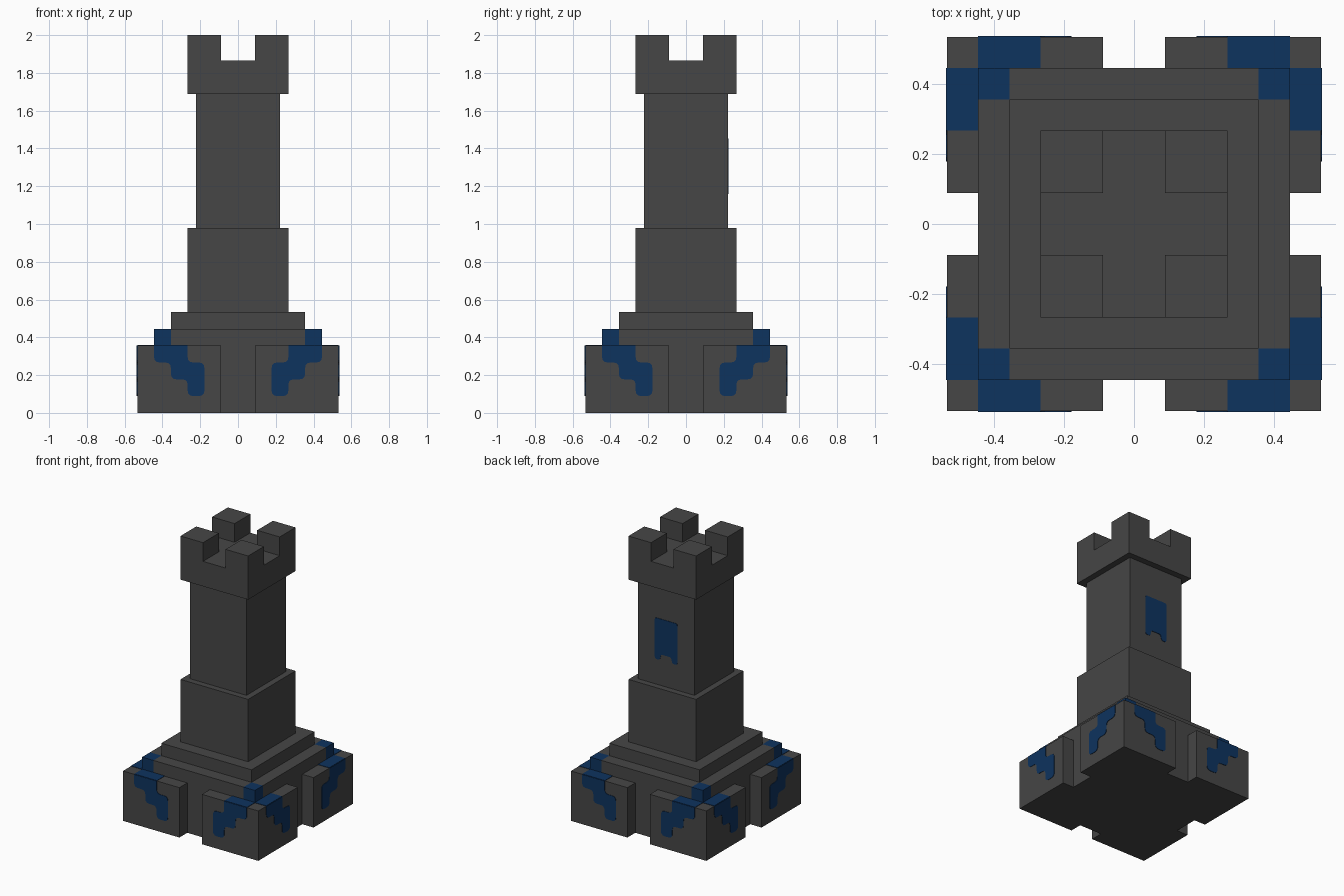
import bpy, bmesh, math
from mathutils import Matrix, Vector

if "Cube" in bpy.data.objects:
    bpy.data.objects.remove(bpy.data.objects["Cube"], do_unlink=True)

U = 2 / 22.5   # block unit
T = 0.003      # height of painted plates above the stone


def material(name, color):
    m = bpy.data.materials.new(name)
    m.use_nodes = True
    m.diffuse_color = (*color, 1)
    bsdf = next(n for n in m.node_tree.nodes if n.type == 'BSDF_PRINCIPLED')
    bsdf.inputs["Base Color"].default_value = (*color, 1)
    bsdf.inputs["Roughness"].default_value = 0.9
    return m


STONE = material("dark grey stone", (0.061, 0.061, 0.061))
BLUE = material("navy blue paint", (0.0043, 0.033, 0.114))


def prism(bm, points, direction):
    """Extrude a planar outline along a direction."""
    a = [bm.verts.new(p) for p in points]
    b = [bm.verts.new(Vector(p) + Vector(direction)) for p in points]
    n = len(a)
    bm.faces.new(a)
    bm.faces.new(b[::-1])
    for i in range(n):
        bm.faces.new((a[i], b[i], b[(i + 1) % n], a[(i + 1) % n]))


def box(bm, x0, x1, y0, y1, z0, z1):
    prism(bm, [(x0, y0, z0), (x1, y0, z0), (x1, y1, z0), (x0, y1, z0)], (0, 0, z1 - z0))


def rounded(corners, r):
    """Round the corners flagged with 1 in a list of (x, z, flag)."""
    out = []
    for i, (x, z, flag) in enumerate(corners):
        p = Vector((x, z))
        if not flag:
            out.append(p)
            continue
        prev = Vector(corners[i - 1][:2])
        nxt = Vector(corners[(i + 1) % len(corners)][:2])
        a = p + (prev - p).normalized() * r
        b = p + (nxt - p).normalized() * r
        for t in (0, 0.33, 0.67, 1):
            out.append(a * (1 - t) ** 2 + p * 2 * t * (1 - t) + b * t * t)
    return out


def finish(bm, name, mat):
    bmesh.ops.recalc_face_normals(bm, faces=bm.faces)
    me = bpy.data.meshes.new(name)
    bm.to_mesh(me)
    bm.free()
    me.materials.append(mat)
    ob = bpy.data.objects.new(name, me)
    bpy.context.collection.objects.link(ob)
    return ob


def four_sides(side):
    """Repeat one side's outline points around the square."""
    pts = []
    for k in range(4):
        rot = Matrix.Rotation(k * math.pi / 2, 3, 'Z')
        pts += [rot @ Vector((x * U, y * U, 0)) for x, y in side]
    return pts


# Base with a slot in the middle of each side
bm = bmesh.new()
prism(bm, four_sides([(-6, -6), (-1, -6), (-1, -5), (1, -5), (1, -6)]), (0, 0, 4 * U))
finish(bm, "base", STONE)

# Lower step, with its four corners left out for painted blocks
bm = bmesh.new()
prism(bm, [p + Vector((0, 0, 4 * U)) for p in four_sides([(-4, -4), (-4, -5), (4, -5)])],
      (0, 0, U))
finish(bm, "lower_step", STONE)

# Stacked square tower sections: half width, bottom, top in units
for name, h, z0, z1 in (("upper_step", 4, 5, 6), ("tower_foot", 3, 6, 11),
                        ("tower_shaft", 2.5, 11, 19), ("crown", 3, 19, 21)):
    bm = bmesh.new()
    box(bm, -h * U, h * U, -h * U, h * U, z0 * U, z1 * U)
    finish(bm, name, STONE)

# Corner merlons and painted corner blocks of the lower step
for name, lo, hi, z0, z1, mat in (("merlons", 1, 3, 21, 22.5, STONE),
                                  ("step_corners", 4, 5, 4, 5, BLUE)):
    bm = bmesh.new()
    for sx in (-1, 1):
        for sy in (-1, 1):
            box(bm, *sorted((sx * lo * U, sx * hi * U)),
                *sorted((sy * lo * U, sy * hi * U)), z0 * U, z1 * U)
    finish(bm, name, mat)

# Stepped paint on the base walls, running over the top edge
drip = rounded([(x * U, z * U, f) for x, z, f in (
    (3, 4, 0), (5, 4, 0), (5, 3, 1), (4, 3, 1), (4, 2, 1), (3, 2, 1),
    (3, 1, 1), (2, 1, 1), (2, 3, 1), (3, 3, 1))], 0.03)
bm_wall, bm_top = bmesh.new(), bmesh.new()
for k in range(4):
    rot = Matrix.Rotation(k * math.pi / 2, 3, 'Z')
    for s in (-1, 1):
        prism(bm_wall, [rot @ Vector((s * p.x, -6 * U + 0.002, p.y)) for p in drip],
              rot @ Vector((0, -T - 0.002, 0)))
        prism(bm_top, [rot @ Vector((s * x * U, -y * U, 4 * U - 0.002))
                       for x, y in ((3, 5), (5, 5), (5, 6), (3, 6))], (0, 0, T + 0.002))
finish(bm_wall, "base_wall_paint", BLUE)
finish(bm_top, "base_top_paint", BLUE)

# Banner with a notched hem on the back of the shaft
banner = rounded([(-U, 1.452, 1), (U, 1.452, 1), (U, 1.158, 1), (0.55 * U, 1.158, 1),
                  (0.45 * U, 1.2, 1), (-0.45 * U, 1.2, 1), (-0.55 * U, 1.158, 1),
                  (-U, 1.158, 1)], 0.014)
bm = bmesh.new()
prism(bm, [(p.x, 2.5 * U - 0.002, p.y) for p in banner], (0, T + 0.002, 0))
finish(bm, "banner", BLUE)
